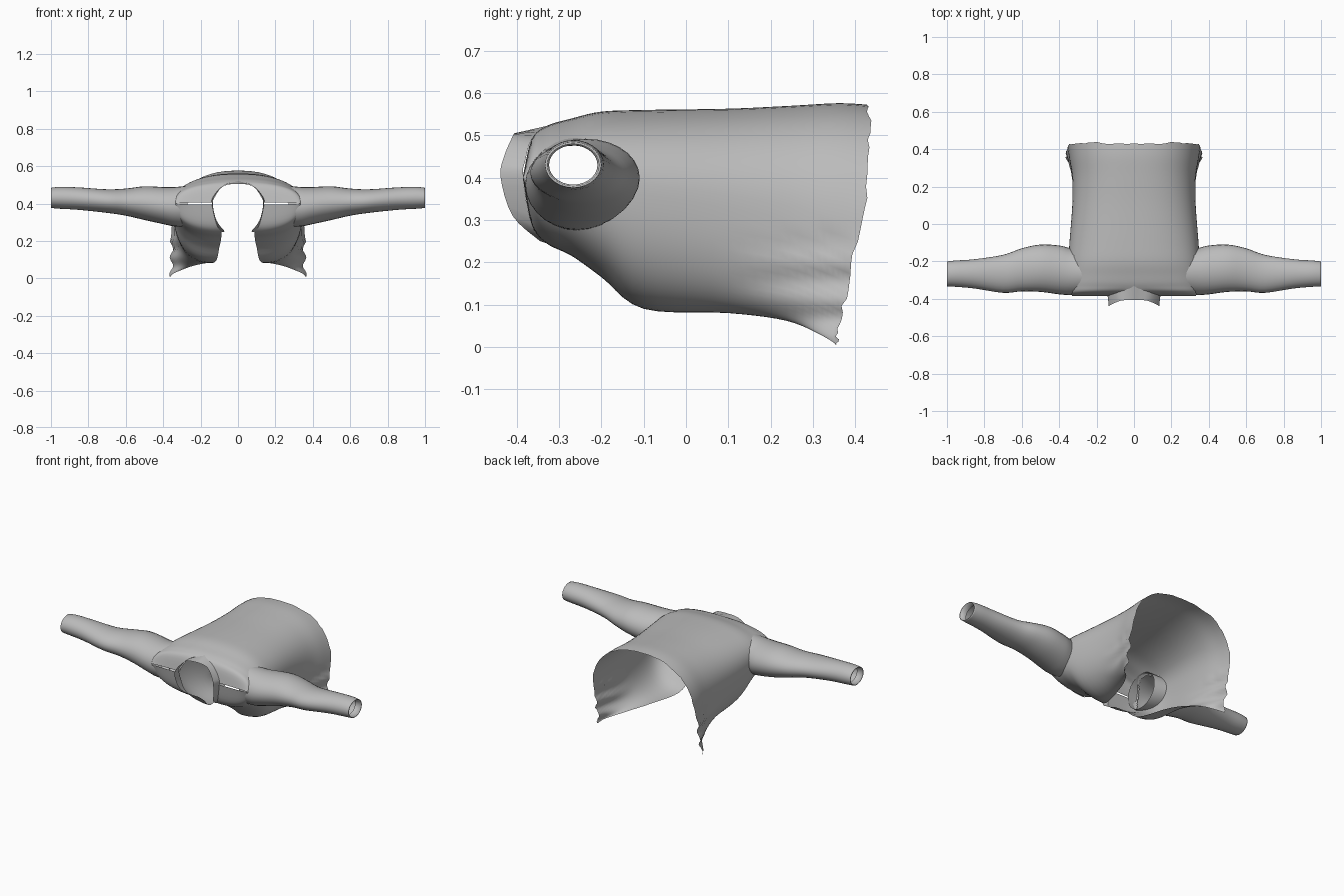
import bpy
import math
import random

random.seed(4)
cube = bpy.data.objects.get("Cube")
if cube:
    bpy.data.objects.remove(cube, do_unlink=True)

# One cloth colour
cloth = bpy.data.materials.new("grey_cloth")
cloth.use_nodes = True
GREY = (0.5, 0.5, 0.5, 1)
cloth.diffuse_color = GREY
cloth.node_tree.nodes["Principled BSDF"].inputs["Base Color"].default_value = GREY


def blend(rows, steps):
    """Smoothly resample a list of equal-length tuples."""
    out = []
    last = len(rows) - 1
    for i in range(last):
        a, b, c, d = (rows[min(max(i + k, 0), last)] for k in (-1, 0, 1, 2))
        for s in range(steps):
            t = s / steps
            out.append(tuple(
                q + t / 2 * (r - p + t * (2*p - 5*q + 4*r - s4 + t * (3*(q - r) + s4 - p)))
                for p, q, r, s4 in zip(a, b, c, d)))
    return out + [rows[-1]]


def sheet(name, rows, closed=False, skip=None):
    """Skin a grid of points and mirror it across x."""
    n = len(rows[0])
    verts = [p for row in rows for p in row]
    faces = []
    for i in range(len(rows) - 1):
        for j in range(n if closed else n - 1):
            k = (j + 1) % n
            f = (i * n + j, i * n + k, (i + 1) * n + k, (i + 1) * n + j)
            mid = [sum(verts[v][c] for v in f) / 4 for c in range(3)]
            if not (skip and skip(*mid)):
                faces.append(f)
    mesh = bpy.data.meshes.new(name)
    mesh.from_pydata(verts, [], faces)
    mesh.materials.append(cloth)
    for poly in mesh.polygons:
        poly.use_smooth = True
    obj = bpy.data.objects.new(name, mesh)
    bpy.context.collection.objects.link(obj)
    obj.modifiers.new("Mirror", "MIRROR")
    return obj


def bend(v, power=0.85):
    return max(v, 0) ** power


# Body: y, neck x, back z, side x, side z, front edge x, front edge z
stations = [
    (-.385, .14, .405, .33, .40, .14, .395),
    (-.365, .085, .49, .34, .40, .115, .29),
    (-.33, 0, .522, .345, .40, .09, .245),
    (-.27, 0, .54, .35, .39, .09, .215),
    (-.2, 0, .556, .35, .38, .10, .165),
    (-.1, 0, .56, .345, .36, .12, .09),
    (.1, 0, .563, .33, .33, .18, .08),
    (.25, 0, .57, .33, .30, .26, .062),
    (.36, 0, .576, .345, .27, .33, .03),
    (.435, 0, .572, .355, .25, .36, .005),
]
COLS = 18
body = []
sections = blend(stations, 5)
for y, neck, back, wide, mid, edge, low in sections:
    row = []
    hem = max(0, (y - .1) / .335)
    ragged = y > .43
    for j in range(2 * COLS + 1):
        a = math.pi / 2 * (j % COLS) / COLS
        if j < COLS:
            x = max(neck, 0) + (wide - max(neck, 0)) * bend(math.sin(a))
            z = mid + (back - mid) * bend(math.cos(a))
        else:
            if j == 2 * COLS:
                a = math.pi / 2
            x = edge + (wide - edge) * bend(math.cos(a))
            z = mid + (low - mid) * bend(math.sin(a))
        # Long folds down the lower front, slanted uneven hem
        if z < .25:
            x += .01 * hem * math.sin(z * 70)
        jag = random.uniform(-.008, .004) if ragged else 0
        slant = .2 * hem ** 2 * max(0, .4 - z)
        row.append((x, y - slant + jag, z))
    body.append(row)


def in_armhole(x, y, z):
    return x > .28 and ((y + .255) / .115) ** 2 + ((z - .385) / .1) ** 2 < 1


sheet("jacket_body", body, skip=in_armhole)

# Sleeves: x, front y, rear y, bottom z, top z
sleeve = [
    (.27, -.375, -.145, .275, .495),
    (.34, -.38, -.13, .278, .488),
    (.4, -.376, -.115, .29, .488),
    (.5, -.363, -.11, .312, .492),
    (.6, -.36, -.13, .335, .48),
    (.7, -.368, -.165, .35, .476),
    (.85, -.345, -.188, .366, .486),
    (.95, -.336, -.195, .372, .489),
    (1, -.333, -.2, .376, .484),
]
SIDES = 28


def ring(x, front, rear, low, high, scale=1):
    points = []
    for k in range(SIDES):
        a = math.tau * k / SIDES
        points.append((x,
                       (front + rear) / 2 + scale * (rear - front) / 2 * math.cos(a),
                       (low + high) / 2 + scale * (high - low) / 2 * math.sin(a)))
    return points


arm = [ring(*s) for s in blend(sleeve, 4)]
# Turned-in cuff
arm += [ring(*sleeve[-1], scale=.92), ring(.96, *sleeve[-1][1:], scale=.86)]
sheet("sleeves", arm, closed=True)

# Collar band from its free edge to the neckline
collar_edge = [(0, -.405, .505), (.07, -.41, .497), (.12, -.43, .45),
               (.135, -.438, .4), (.115, -.41, .31), (.07, -.345, .25)]
collar_base = [(0, -.33, .522), (.085, -.365, .49), (.13, -.38, .44),
               (.14, -.385, .4), (.115, -.365, .29), (.09, -.33, .245)]
sheet("collar", [blend(collar_edge, 4), blend(collar_base, 4)])
